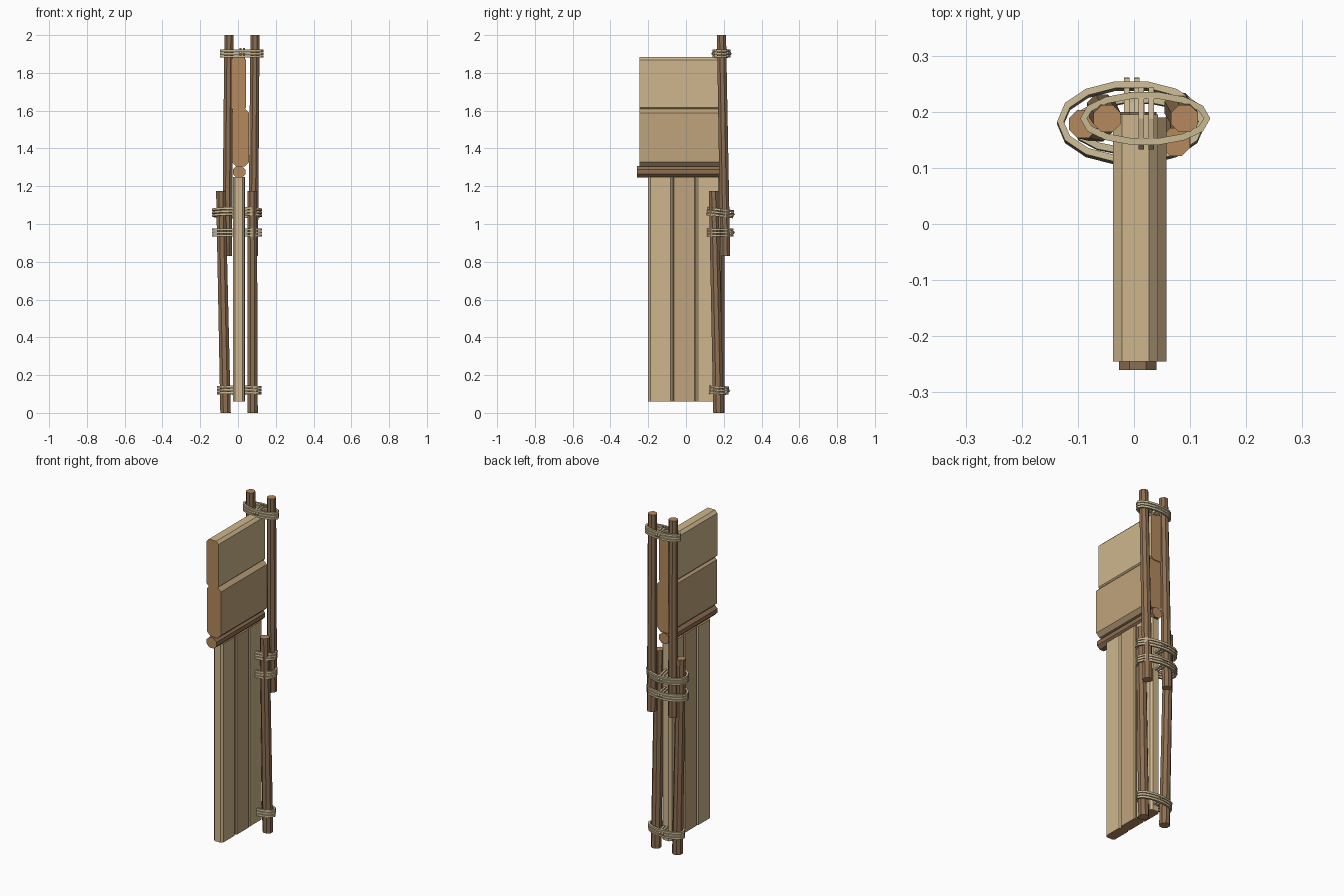
import bpy, bmesh, math
from mathutils import Vector, Matrix

if "Cube" in bpy.data.objects:
    bpy.data.objects.remove(bpy.data.objects["Cube"])


def material(name, rgb):
    m = bpy.data.materials.new(name)
    m.diffuse_color = (*rgb, 1)
    m.use_nodes = True
    m.node_tree.nodes["Principled BSDF"].inputs["Base Color"].default_value = m.diffuse_color
    return m


LIGHT = material("light_wood", (0.62, 0.47, 0.265))
TAN = material("tan_wood", (0.52, 0.37, 0.20))
END = material("end_grain", (0.46, 0.25, 0.11))
BARK = material("bark", (0.27, 0.16, 0.085))
ROPE = material("rope", (0.58, 0.48, 0.29))


def finish(bm, name, *mats):
    bmesh.ops.recalc_face_normals(bm, faces=bm.faces)
    me = bpy.data.meshes.new(name)
    bm.to_mesh(me)
    bm.free()
    for m in mats:
        me.materials.append(m)
    ob = bpy.data.objects.new(name, me)
    bpy.context.collection.objects.link(ob)
    return ob


def plank(name, lo, hi, axis, chamfer, mat):
    """Box with its long edges chamfered and end grain on both ends."""
    lo, hi = Vector(lo), Vector(hi)
    bm = bmesh.new()
    bmesh.ops.create_cube(bm, size=1)
    bmesh.ops.scale(bm, vec=hi - lo, verts=bm.verts)
    bmesh.ops.translate(bm, vec=(lo + hi) / 2, verts=bm.verts)
    edges = [e for e in bm.edges
             if abs((e.verts[0].co - e.verts[1].co).normalized()[axis]) > 0.9]
    bmesh.ops.bevel(bm, geom=edges, offset=chamfer, segments=1, affect='EDGES')
    bm.normal_update()
    for f in bm.faces:
        f.material_index = int(abs(f.normal[axis]) > 0.9)
    return finish(bm, name, mat, END)


def pole(name, bottom, top, r0, r1, sides=8):
    """Tapered log between two points, with level cut ends."""
    bm = bmesh.new()
    rings = []
    for p, r in ((bottom, r0), (top, r1)):
        rings.append([bm.verts.new((p[0] + r * math.cos(a), p[1] + r * math.sin(a), p[2]))
                      for a in (math.tau * (i + 0.5) / sides for i in range(sides))])
    for i in range(sides):
        j = (i + 1) % sides
        bm.faces.new((rings[0][i], rings[0][j], rings[1][j], rings[1][i]))
    for ring in rings:
        bm.faces.new(ring).material_index = 1
    return finish(bm, name, BARK, END)


def add_loop(bm, mat, a, b, r, n):
    """Elliptical rope ring with a four-sided section, laid in matrix mat's xy plane."""
    rows = []
    for i in range(n):
        t = math.tau * i / n
        c = Vector((a * math.cos(t), b * math.sin(t), 0))
        nrm = Vector((math.cos(t) / a, math.sin(t) / b, 0)).normalized()
        rows.append([bm.verts.new(mat @ (c + nrm * u * r + Vector((0, 0, v * r))))
                     for u, v in ((1, 1), (-1, 1), (-1, -1), (1, -1))])
    for i in range(n):
        p, q = rows[i], rows[(i + 1) % n]
        for k in range(4):
            bm.faces.new((p[k], q[k], q[(k + 1) % 4], p[(k + 1) % 4]))


def lashing(name, centre, a, b, knot_x, tilt=0.0):
    """Three stacked strands tied together by two narrow cross loops."""
    bm = bmesh.new()
    base = Matrix.Translation(centre) @ Matrix.Rotation(tilt, 4, 'X')
    for k in (-1, 0, 1):
        add_loop(bm, base @ Matrix.Translation((0, 0, k * 0.0155)), a - 0.006, b - 0.006, 0.006, 14)
    for x in (-0.009, 0.009):
        m = base @ Matrix.Translation((knot_x - centre[0] + x, 0, 0)) @ Matrix.Rotation(math.pi / 2, 4, 'Y')
        add_loop(bm, m, 0.024, b + 0.002, 0.005, 8)
    return finish(bm, name, ROPE)


# Vertical boards
plank("front_board", (-0.027, -0.20, 0.06), (0.035, -0.07, 1.25), 2, 0.012, LIGHT)
plank("middle_board", (-0.024, -0.07, 0.06), (0.038, 0.052, 1.25), 2, 0.006, TAN)
plank("rear_board", (-0.027, 0.052, 0.06), (0.035, 0.185, 1.25), 2, 0.012, LIGHT)

# Horizontal boards
plank("upper_board", (-0.037, -0.245, 1.60), (0.043, 0.195, 1.885), 1, 0.016, LIGHT)
plank("lower_board", (-0.033, -0.245, 1.305), (0.058, 0.19, 1.61), 1, 0.022, TAN)

# Octagonal cross rail
plank("cross_rail", (-0.027, -0.26, 1.245), (0.04, 0.20, 1.307), 1, 0.019, BARK)

# Poles
pole("upper_left_pole", (-0.058, 0.205, 0.83), (-0.048, 0.188, 2.0), 0.028, 0.026)
pole("upper_right_pole", (0.08, 0.208, 0.83), (0.09, 0.188, 2.0), 0.028, 0.026)
pole("lower_left_pole", (-0.066, 0.175, 0), (-0.091, 0.178, 1.175), 0.030, 0.027)
pole("lower_right_pole", (0.077, 0.172, 0), (0.075, 0.146, 1.175), 0.030, 0.027)

# Rope lashings
lashing("top_lashing", (0.02, 0.188, 1.902), 0.116, 0.048, 0.022)
lashing("upper_middle_lashing", (-0.005, 0.18, 1.06), 0.132, 0.074, -0.004, -0.12)
lashing("lower_middle_lashing", (-0.005, 0.18, 0.955), 0.132, 0.074, -0.004)
lashing("bottom_lashing", (0.006, 0.175, 0.12), 0.118, 0.053, 0.005, -0.05)
